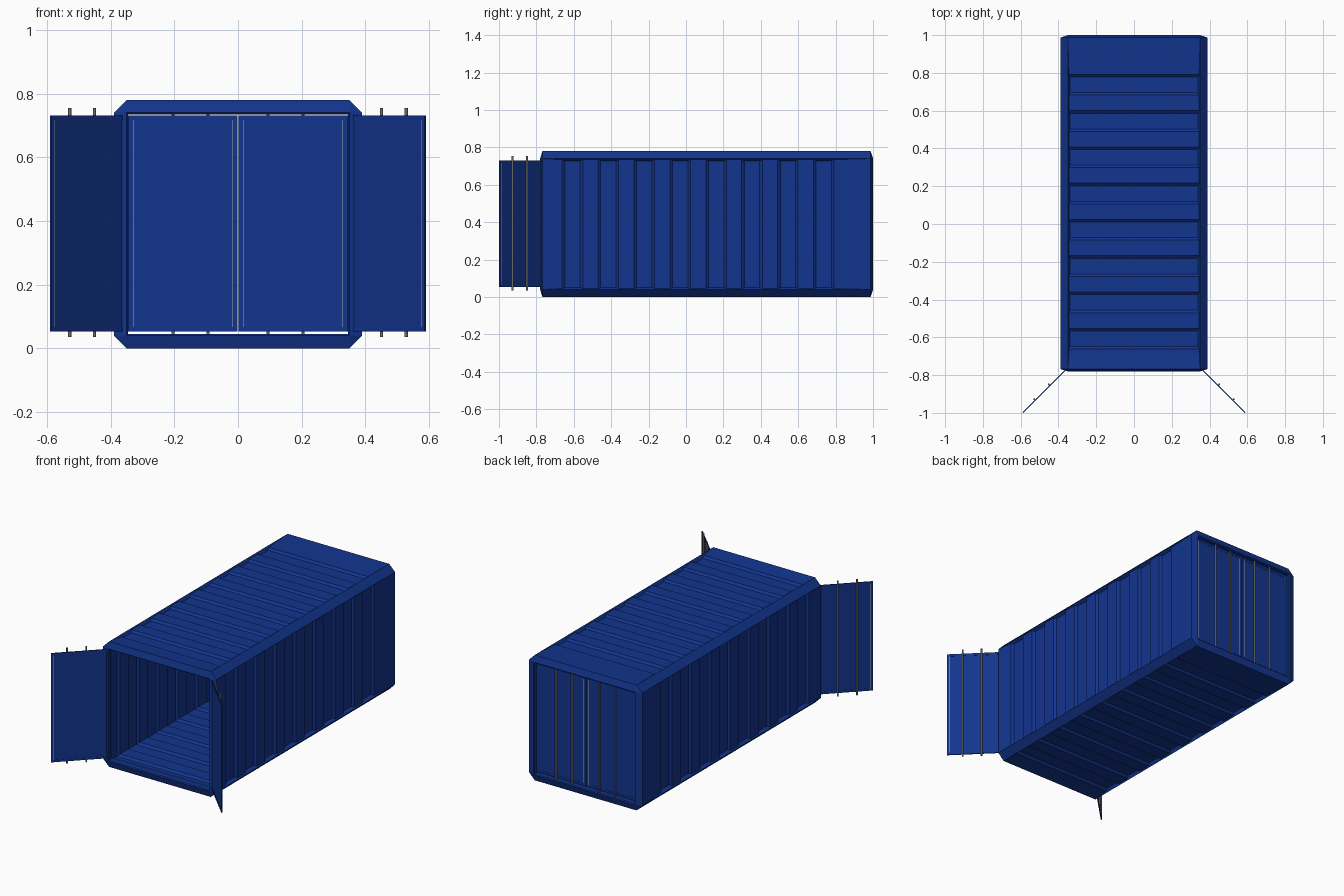
import bpy, bmesh, math
from mathutils import Matrix, Vector

if "Cube" in bpy.data.objects:
    bpy.data.objects.remove(bpy.data.objects["Cube"])


def material(name, color):
    m = bpy.data.materials.new(name)
    m.diffuse_color = color
    m.use_nodes = True
    m.node_tree.nodes["Principled BSDF"].inputs["Base Color"].default_value = m.diffuse_color
    return m


BLUE = material("blue_paint", (0.006, 0.035, 0.27, 1))
STEEL = material("bar_steel", (0.16, 0.15, 0.13, 1))
RUBBER = material("seal_grey", (0.45, 0.45, 0.43, 1))
CZ = 0.39            # centre height of the container
HIGH, DEEP = 0.008, 0.02


def make_object(name, bm, mat, matrix=Matrix()):
    bmesh.ops.recalc_face_normals(bm, faces=bm.faces[:])
    me = bpy.data.meshes.new(name)
    bm.to_mesh(me)
    bm.free()
    me.materials.append(mat)
    ob = bpy.data.objects.new(name, me)
    ob.matrix_world = matrix
    bpy.context.collection.objects.link(ob)
    return ob


def add_box(bm, lo, hi):
    lo, hi = Vector(lo), Vector(hi)
    size = hi - lo
    m = Matrix.Translation((lo + hi) / 2) @ Matrix.Diagonal((*size, 1))
    bmesh.ops.create_cube(bm, size=1, matrix=m)


# Cross-sections: chamfered outer ring with recessed walls, and plain inner rectangle
def outer_ring(y, d):
    quarter = [(0.39 - d, 0.35 - d * 0.6), (0.39, 0.35), (0.35, 0.39), (0.35 - d * 0.6, 0.39 - d)]
    ring = []
    for k in range(4):
        for a, b in quarter:
            for _ in range(k):
                a, b = -b, a
            ring.append((a, y, CZ + b))
    return ring


def inner_ring(y, h):
    return [(sx * h, y, CZ + sz * h)
            for sx, sz in ((1, 1), (-1, 1), (-1, -1), (1, -1)) for _ in range(4)]


# Corrugation levels along the length
stations = [(-0.768, 0.0), (-0.68, HIGH)]
for i in range(16):
    e = -0.655 + 0.096 * i
    a, b = (HIGH, DEEP) if i % 2 == 0 else (DEEP, HIGH)
    stations += [(e - 0.007, a), (e + 0.007, b)]
stations += [(0.81, HIGH), (0.987, 0.0)]

# Corrugated shell: out along the outside, round the back rim, back along the inside
rings = [outer_ring(y, d) for y, d in stations]
rings += [inner_ring(1.0, 0.35), inner_ring(0.995, 0.345), inner_ring(0.965, 0.345)]
rings += [inner_ring(min(y, 0.964), 0.378 - d) for y, d in reversed(stations[1:-1])]
rings += [inner_ring(-0.745, 0.345), inner_ring(-0.775, 0.345), inner_ring(-0.78, 0.35)]
bm = bmesh.new()
loops = [[bm.verts.new(p) for p in r] for r in rings]
for n, loop in enumerate(loops):
    nxt = loops[(n + 1) % len(loops)]
    for k in range(16):
        j = (k + 1) % 16
        bm.faces.new((loop[k], loop[j], nxt[j], nxt[k]))
bmesh.ops.remove_doubles(bm, verts=bm.verts[:], dist=1e-5)
make_object("corrugated_shell", bm, BLUE)

# Doors: local x runs from the hinge, local +y is the outside
W, Z0, Z1, T = 0.342, 0.053, 0.731, 0.003


def door(label, matrix):
    bm = bmesh.new()
    m = 0.014
    add_box(bm, (m, -T * 0.5, Z0 + m), (W - m, T * 0.5, Z1 - m))
    for x in (0, W - m):
        add_box(bm, (x, -T, Z0), (x + m, T, Z1))
    for z in (Z0, Z1 - m):
        add_box(bm, (m, -T, z), (W - m, T, z + m))
    make_object(label + "_door", bm, BLUE, matrix)

    # thin seal around the panel
    bm = bmesh.new()
    s = 0.002
    for x in (m, W - m - s):
        add_box(bm, (x, -T, Z0 + m), (x + s, T, Z1 - m))
    make_object(label + "_door_seal", bm, RUBBER, matrix)

    # two locking bars
    bm = bmesh.new()
    for x in (0.14, 0.25):
        bmesh.ops.create_cone(bm, cap_ends=True, segments=12, radius1=0.005, radius2=0.005, depth=0.72,
                              matrix=Matrix.Translation((x, 0.008, 0.395)))
    make_object(label + "_lock_bars", bm, STEEL, matrix)


for side, s in (("left", -1), ("right", 1)):
    flip = Matrix.Diagonal((s, 1, 1, 1))
    # closed back door runs from its hinge towards the middle
    door("back_" + side, Matrix.Translation((s * 0.344, 0.978, 0)) @ Matrix.Diagonal((-s, 1, 1, 1)))
    # open front door swung out by 135 degrees
    swing = Matrix.Rotation(math.radians(-45), 4, 'Z')
    door("front_" + side, flip @ Matrix.Translation((0.346, -0.756, 0)) @ swing)
